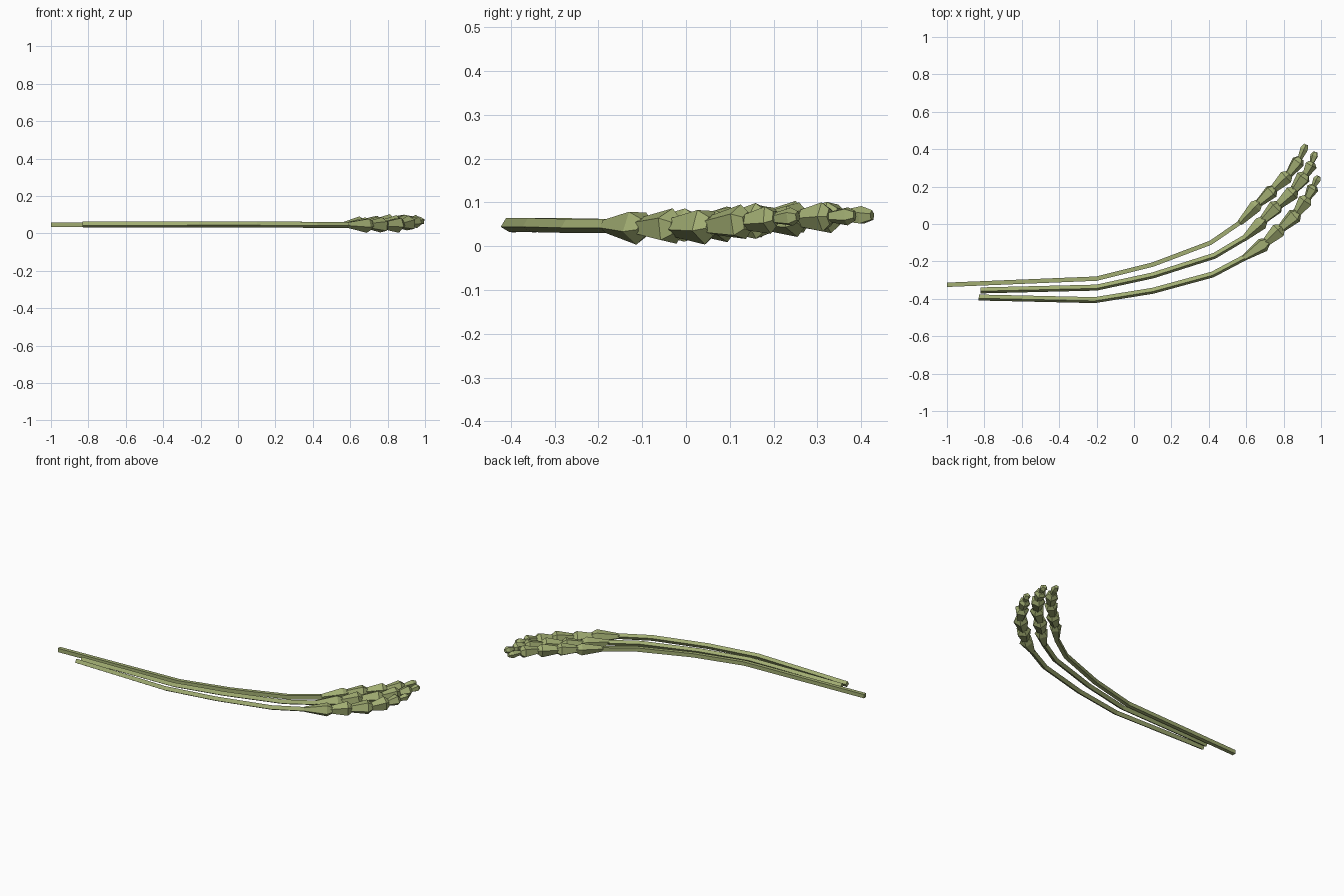
import bpy, bmesh, math
from mathutils import Vector

if "Cube" in bpy.data.objects:
    bpy.data.objects.remove(bpy.data.objects["Cube"])

mat = bpy.data.materials.new("dry_green")
mat.diffuse_color = (0.36, 0.42, 0.17, 1)
mat.use_nodes = True
mat.node_tree.nodes["Principled BSDF"].inputs["Base Color"].default_value = mat.diffuse_color
SIDES = 5


def sweep(bm, path, radii, sides, spin):
    """Faceted tube along a path, with one radius per point and closed ends."""
    rings = []
    for i, p in enumerate(path):
        t = (path[min(i + 1, len(path) - 1)] - path[max(i - 1, 0)]).normalized()
        side = Vector((0, 0, 1)).cross(t).normalized()
        up = t.cross(side)
        ring = []
        for k in range(sides):
            a = spin + math.tau * k / sides
            ring.append(bm.verts.new(p + radii[i] * (math.cos(a) * side + math.sin(a) * up)))
        rings.append(ring)
    for a, b in zip(rings, rings[1:]):
        for k in range(sides):
            n = (k + 1) % sides
            bm.faces.new((a[k], a[n], b[n], b[k]))
    bm.faces.new(rings[0][::-1])
    bm.faces.new(rings[-1])


def stalk(name, stem, ear, ear_z, radii, stem_spin, ear_spin):
    bm = bmesh.new()
    # long thin bent stem
    pts = [Vector((x, y, z)) for (x, y), z in zip(stem, (.047, .048, .048, .046, .046))]
    sweep(bm, pts, [.0165] * len(pts), 4, stem_spin)
    # ear of stacked flared husks, each ending in a short bevelled rim
    nodes = [Vector((x, y, z)) for (x, y), z in zip(ear, ear_z)]
    for i, (a, b) in enumerate(zip(nodes, nodes[1:])):
        r = radii[i]
        d = b - a
        start = .016 if i == 0 else r * .55
        path = [a, a + d * .86, a + d * 1.08]
        if i == len(radii) - 1:
            path = [a, a + d * .7, b]
        sweep(bm, path, [start, r, r * .55], SIDES, ear_spin + (i % 2) * .5)
    bmesh.ops.recalc_face_normals(bm, faces=bm.faces)
    me = bpy.data.meshes.new(name)
    bm.to_mesh(me)
    bm.free()
    me.materials.append(mat)
    ob = bpy.data.objects.new(name, me)
    bpy.context.collection.objects.link(ob)


Q = math.pi / 4
# back stalk
stalk("back_stalk",
      [(-1, -.325), (-.2, -.292), (.1, -.217), (.41, -.1), (.57, .01)],
      [(.565, .005), (.665, .11), (.745, .185), (.825, .262), (.885, .345), (.92, .425)],
      (.046, .056, .06, .064, .068, .07), (.036, .04, .04, .038, .022), Q, .3)
# middle stalk
stalk("middle_stalk",
      [(-.82, -.355), (-.2, -.34), (.1, -.275), (.43, -.17), (.59, -.075)],
      [(.585, -.08), (.69, .02), (.77, .1), (.855, .18), (.915, .26), (.95, .325), (.97, .385)],
      (.046, .048, .052, .058, .063, .067, .07), (.04, .043, .043, .042, .035, .022), .25, .6)
# front stalk
stalk("front_stalk",
      [(-.83, -.393), (-.21, -.407), (.1, -.357), (.42, -.27), (.59, -.18)],
      [(.585, -.183), (.705, -.1), (.785, -.025), (.87, .055), (.925, .135), (.96, .2), (.987, .255)],
      (.046, .044, .044, .047, .055, .063, .068), (.041, .043, .043, .042, .034, .022), .25, .9)
